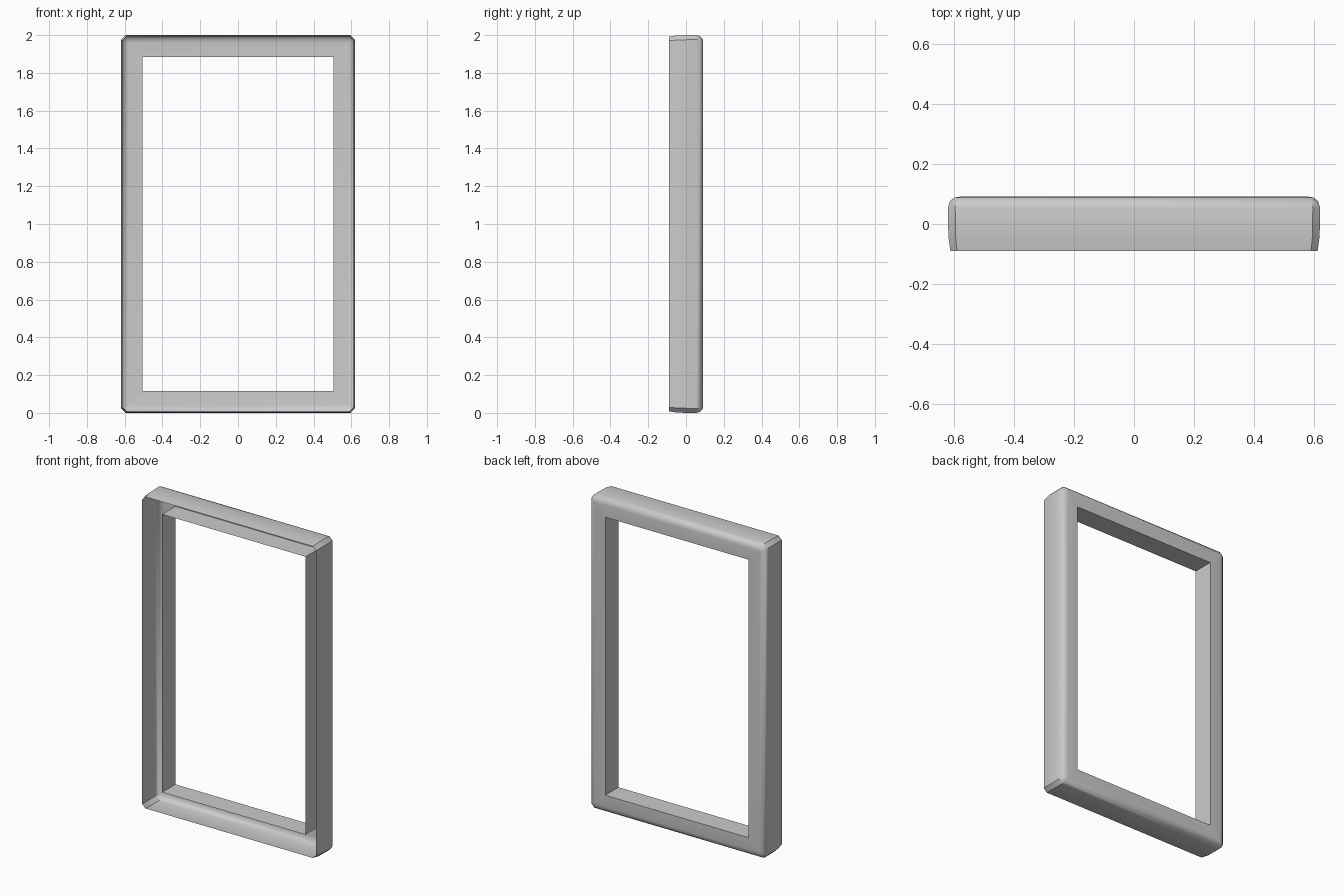
import bpy, bmesh

if "Cube" in bpy.data.objects:
    bpy.data.objects.remove(bpy.data.objects["Cube"])

W, H = 0.62, 1.0   # outer half width and half height

# Cross-section of the hollow moulding, open at the front:
# (distance in from outer edge, y, corner cut)
profile = [
    (0.008, -0.09, 0.022),
    (0.001, -0.04, 0.024),
    (0.000, 0.055, 0.024),
    (0.006, 0.075, 0.022),
    (0.020, 0.088, 0.015),
    (0.040, 0.091, 0.006),
    (0.115, 0.091, 0.0),
    (0.115, -0.042, 0.0),
]


def ring(bm, inset, y, cut):
    """Rectangle loop with clipped corners, counter-clockwise from the front."""
    a, b = W - inset, H - inset
    pts = [(a - cut, -b), (a, -b + cut), (a, b - cut), (a - cut, b),
           (-a + cut, b), (-a, b - cut), (-a, -b + cut), (-a + cut, -b)]
    return [bm.verts.new((x, y, z + H)) for x, z in pts]


# Mitred frame swept around the rectangle
bm = bmesh.new()
rings = [ring(bm, *p) for p in profile]
for r0, r1 in zip(rings, rings[1:]):
    for i in range(8):
        j = (i + 1) % 8
        bm.faces.new((r0[i], r1[i], r1[j], r0[j]))
bmesh.ops.remove_doubles(bm, verts=bm.verts, dist=0.0005)
for f in bm.faces:
    f.normal_update()
# Outer wall should face away from the opening
side = max(bm.faces, key=lambda f: f.calc_center_median().x)
if side.normal.x < 0:
    bmesh.ops.reverse_faces(bm, faces=bm.faces[:])

mesh = bpy.data.meshes.new("window_frame")
bm.to_mesh(mesh)
bm.free()
frame = bpy.data.objects.new("window_frame", mesh)
bpy.context.collection.objects.link(frame)

# Soft rolled back edge, crisp inner edge
bpy.context.view_layer.objects.active = frame
frame.select_set(True)
bpy.ops.object.shade_smooth_by_angle(angle=0.7)
